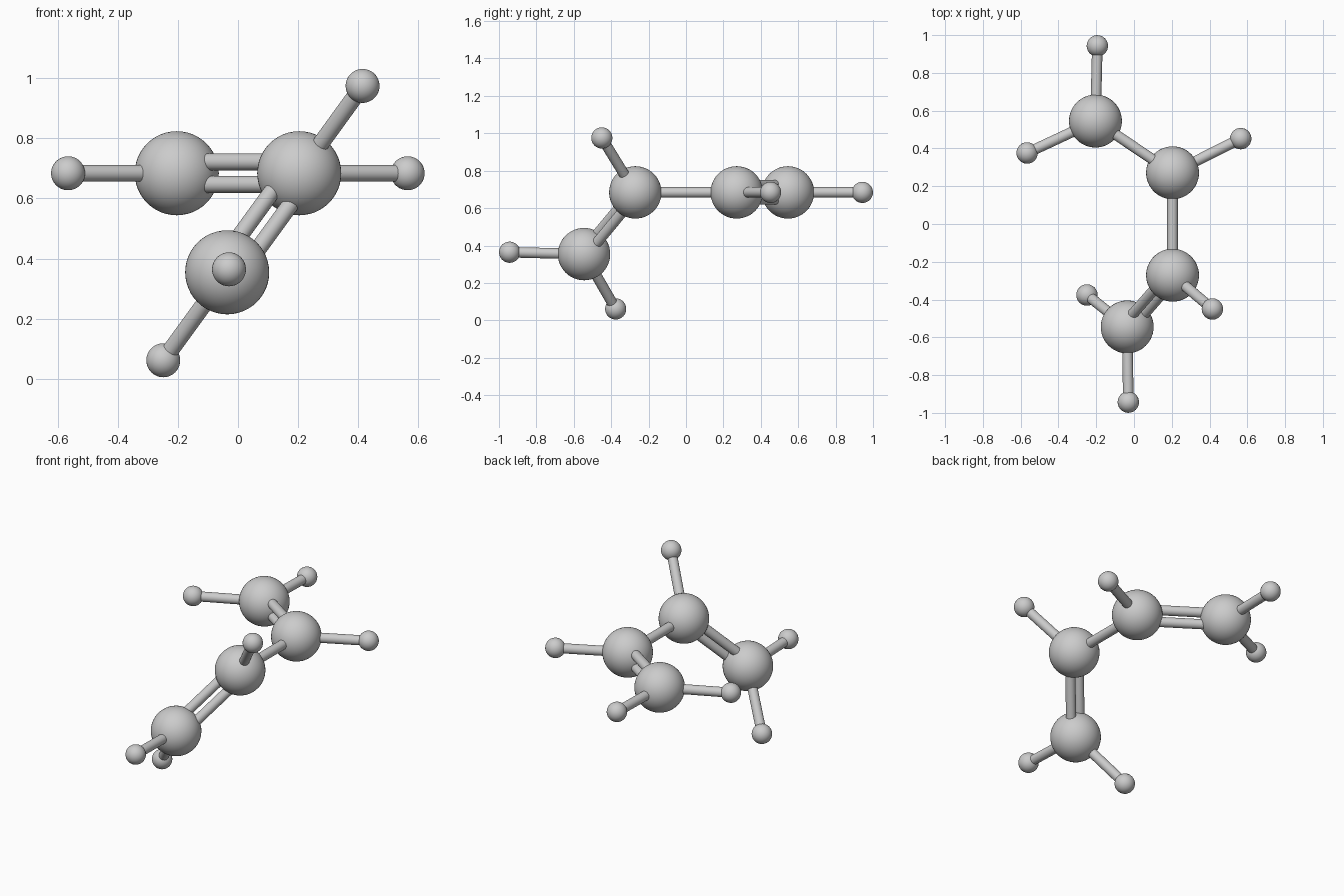
import bpy
from mathutils import Vector

if "Cube" in bpy.data.objects:
    bpy.data.objects.remove(bpy.data.objects["Cube"])

BIG, SMALL, ROD, GAP = 0.14, 0.0565, 0.028, 0.0375


def smooth(name):
    ob = bpy.context.object
    ob.name = name
    bpy.ops.object.shade_smooth_by_angle()


def ball(name, pos, r):
    bpy.ops.mesh.primitive_uv_sphere_add(segments=48, ring_count=24, radius=r, location=pos)
    smooth(name)


def rod(name, a, b, offset=Vector((0, 0, 0))):
    a, b = Vector(a) + offset, Vector(b) + offset
    d = b - a
    bpy.ops.mesh.primitive_cylinder_add(vertices=32, radius=ROD, depth=d.length, location=(a + b) / 2)
    bpy.context.object.rotation_mode = 'QUATERNION'
    bpy.context.object.rotation_quaternion = d.to_track_quat('Z', 'Y')
    smooth(name)


# Large balls form the bent chain
large = [(-0.204, 0.545, 0.684), (0.204, 0.271, 0.684),
         (0.204, -0.271, 0.684), (-0.036, -0.545, 0.354)]
for i, p in enumerate(large):
    ball(f"carbon_ball_{i}", p, BIG)

# Small balls, each with a single rod to its large ball
small = [(0, (-0.566, 0.376, 0.684)), (0, (-0.194, 0.943, 0.684)),
         (1, (0.565, 0.452, 0.684)), (2, (0.415, -0.45, 0.975)),
         (3, (-0.249, -0.376, 0.061)), (3, (-0.030, -0.943, 0.364))]
for i, (parent, p) in enumerate(small):
    ball(f"hydrogen_ball_{i}", p, SMALL)
    rod(f"hydrogen_rod_{i}", large[parent], p)

# Central single rod and the paired rods at each end
rod("central_rod", large[1], large[2])
for name, i, j in (("back", 0, 1), ("front", 2, 3)):
    d = Vector(large[j]) - Vector(large[i])
    side = d.cross(Vector((0, 1, 0))).normalized() * GAP
    rod(f"{name}_double_rod_a", large[i], large[j], side)
    rod(f"{name}_double_rod_b", large[i], large[j], -side)
